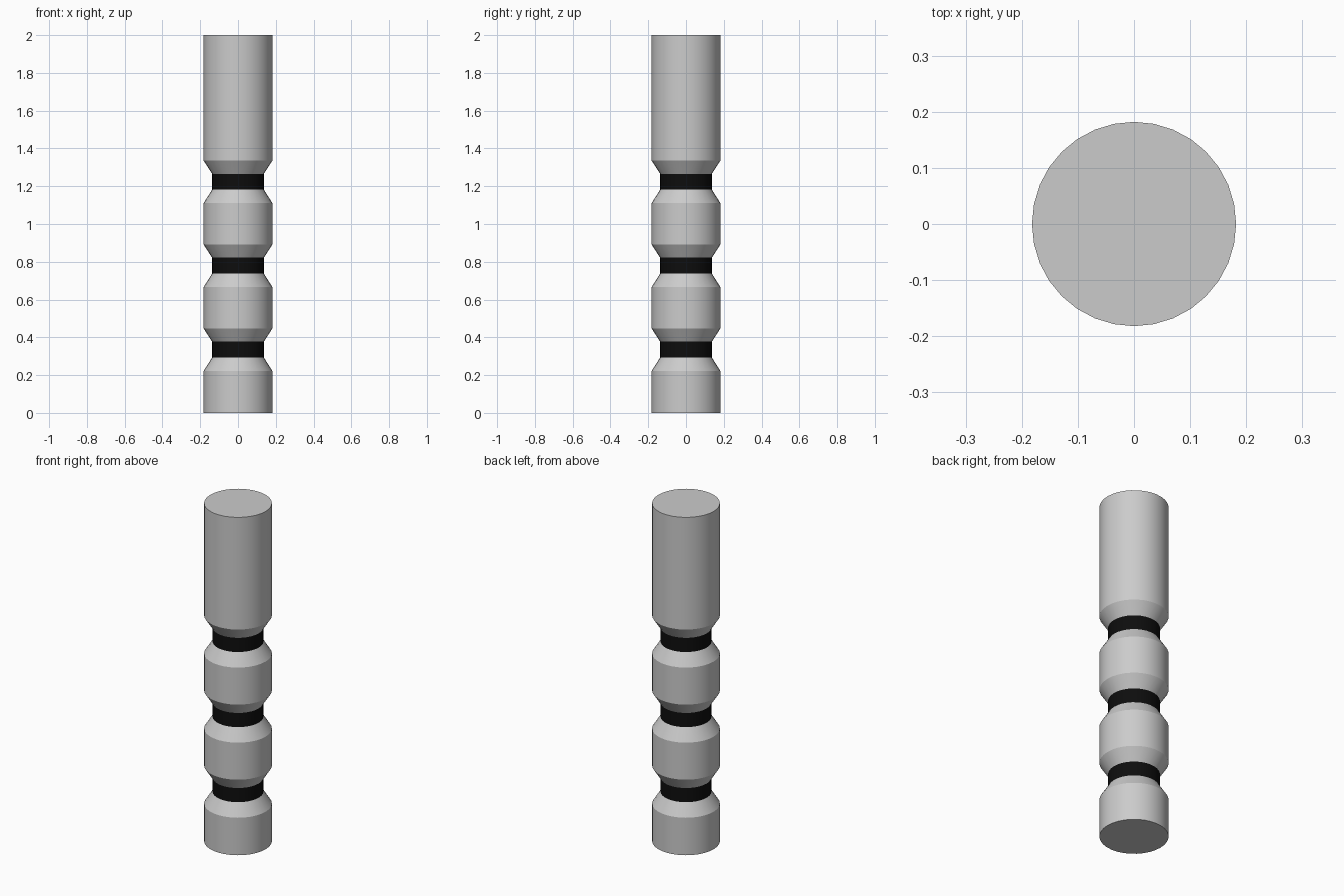
import bpy, bmesh, math

if "Cube" in bpy.data.objects:
    bpy.data.objects.remove(bpy.data.objects["Cube"])

SIDES = 32
R, NECK = 0.182, 0.137      # outer and groove radius
PITCH = 4 / 9               # spacing of the grooves
Z0, Z1, Z2, Z3 = 0.222, 0.293, 0.377, 0.447   # first groove levels


def lathe(name, profile, cap_bottom=False, cap_top=False, material=None):
    bm = bmesh.new()
    rings = [[bm.verts.new((r * math.cos(2 * math.pi * i / SIDES),
                            r * math.sin(2 * math.pi * i / SIDES), z))
              for i in range(SIDES)] for r, z in profile]
    for a, b in zip(rings, rings[1:]):
        for i in range(SIDES):
            j = (i + 1) % SIDES
            bm.faces.new((a[i], a[j], b[j], b[i]))
    if cap_bottom:
        bm.faces.new(rings[0][::-1])
    if cap_top:
        bm.faces.new(rings[-1])
    mesh = bpy.data.meshes.new(name)
    bm.to_mesh(mesh)
    bm.free()
    obj = bpy.data.objects.new(name, mesh)
    bpy.context.collection.objects.link(obj)
    if material:
        mesh.materials.append(material)
    bpy.ops.object.select_all(action='DESELECT')
    obj.select_set(True)
    bpy.context.view_layer.objects.active = obj
    bpy.ops.object.shade_smooth_by_angle(angle=math.radians(25))
    return obj


black = bpy.data.materials.new("black")
black.diffuse_color = (0.004, 0.004, 0.004, 1)
black.use_nodes = True
black.node_tree.nodes["Principled BSDF"].inputs["Base Color"].default_value = black.diffuse_color

# Base section
lathe("base_section", [(R, 0), (R, Z0), (NECK, Z1)], cap_bottom=True)

# Black bands in the grooves, each followed by the section above it
for n in range(3):
    dz = n * PITCH
    lathe(f"black_band_{n + 1}", [(NECK, Z1 + dz), (NECK, Z2 + dz)], material=black)
    start = [(NECK, Z2 + dz), (R, Z3 + dz)]
    if n < 2:
        lathe(f"middle_section_{n + 1}",
              start + [(R, Z0 + dz + PITCH), (NECK, Z1 + dz + PITCH)])
    else:
        lathe("top_section", start + [(R, 2)], cap_top=True)
